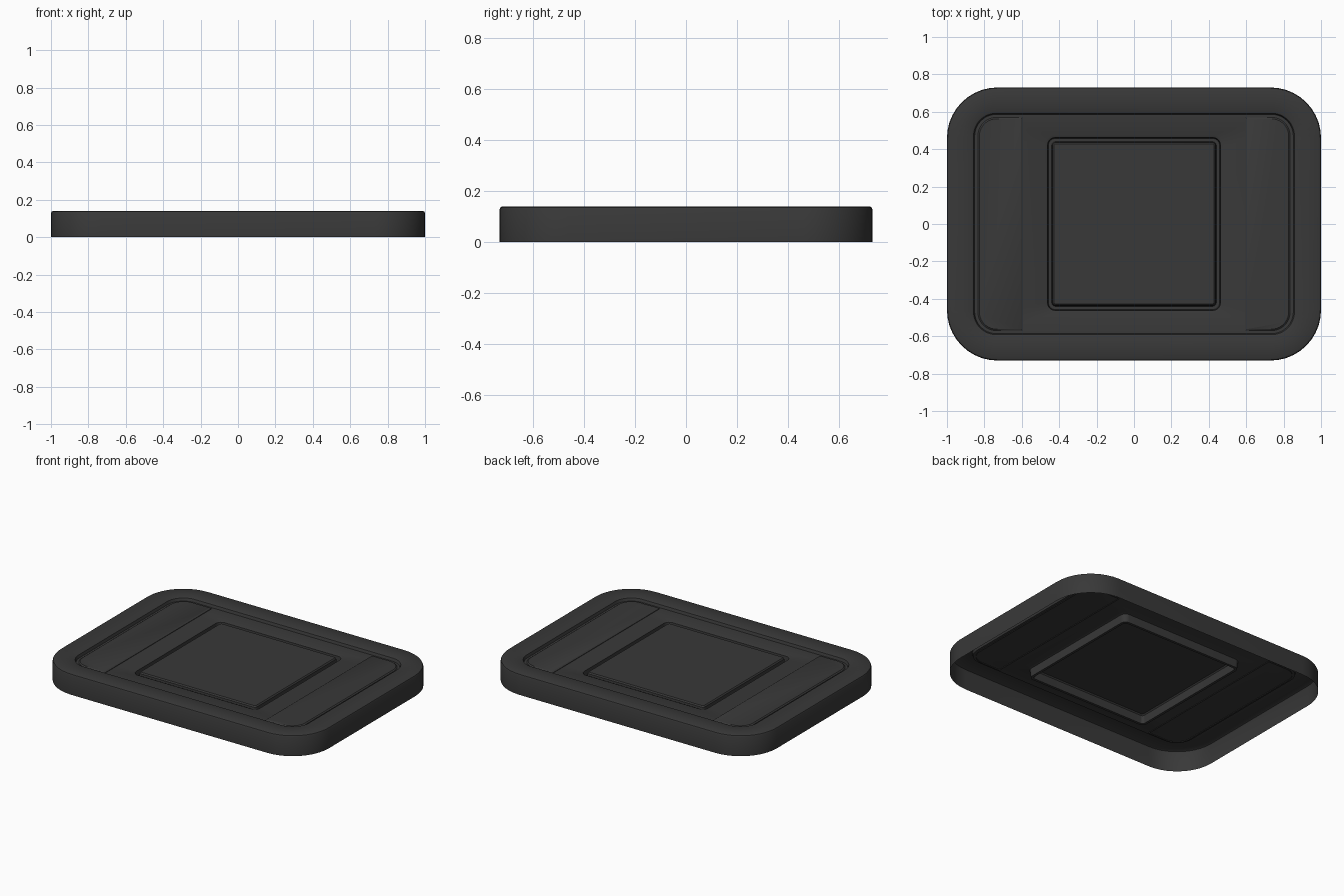
import bpy, bmesh, math

if "Cube" in bpy.data.objects:
    bpy.data.objects.remove(bpy.data.objects["Cube"])

dark = bpy.data.materials.new("dark_grey")
dark.diffuse_color = (0.04, 0.04, 0.04, 1)
dark.use_nodes = True
dark.node_tree.nodes["Principled BSDF"].inputs["Base Color"].default_value = dark.diffuse_color
SEG = 10


def outline(x0, x1, y0, y1, radii):
    """Counter-clockwise rounded rectangle; radii start at the +x +y corner."""
    corners = [(x1, y1, -1, -1), (x0, y1, 1, -1), (x0, y0, 1, 1), (x1, y0, -1, 1)]
    pts = []
    for k, (cx, cy, sx, sy) in enumerate(corners):
        r = radii[k]
        for i in range(SEG + 1):
            a = math.pi / 2 * (k + i / SEG)
            pts.append((cx + sx * r + r * math.cos(a), cy + sy * r + r * math.sin(a)))
    return pts


def loft(name, rings):
    """Skin a stack of (outline, z) rings and cap the last one."""
    bm = bmesh.new()
    loops = [[bm.verts.new((x, y, z)) for x, y in pts] for pts, z in rings]
    n = len(loops[0])
    for a, b in zip(loops, loops[1:]):
        for j in range(n):
            k = (j + 1) % n
            bm.faces.new((a[j], a[k], b[k], b[j]))
    bm.faces.new(loops[-1])
    bmesh.ops.remove_doubles(bm, verts=bm.verts, dist=0.00005)
    me = bpy.data.meshes.new(name)
    bm.to_mesh(me)
    bm.free()
    me.materials.append(dark)
    ob = bpy.data.objects.new(name, me)
    bpy.context.collection.objects.link(ob)
    bpy.ops.object.select_all(action='DESELECT')
    ob.select_set(True)
    bpy.context.view_layer.objects.active = ob
    bpy.ops.object.shade_smooth_by_angle(angle=math.radians(35))
    return ob


def ring(hx, hy, r, z):
    return outline(-hx, hx, -hy, hy, [r] * 4), z


# Tray shell, open below: skirt, rim, recessed floor, square groove, raised pad
loft("tray_shell", [
    ring(1.0, 0.73, 0.27, 0.0),
    ring(1.0, 0.73, 0.27, 0.128),
    ring(0.996, 0.726, 0.266, 0.136),
    ring(0.988, 0.718, 0.258, 0.14),
    ring(0.866, 0.6, 0.13, 0.14),
    ring(0.858, 0.592, 0.122, 0.136),
    ring(0.852, 0.586, 0.116, 0.118),
    ring(0.475, 0.475, 0.05, 0.118),
    ring(0.462, 0.462, 0.04, 0.113),
    ring(0.457, 0.457, 0.035, 0.06),
    ring(0.44, 0.44, 0.02, 0.06),
    ring(0.435, 0.435, 0.016, 0.112),
    ring(0.428, 0.428, 0.012, 0.12),
])

# Raised side panels, rounded only on their outer corners
for side, name in ((-1, "left_panel"), (1, "right_panel")):
    rings = []
    for inset, z in ((0, 0.112), (0, 0.121), (0.008, 0.127)):
        big, small = 0.1 - inset, 0.001
        radii = [small, big, big, small] if side < 0 else [big, small, small, big]
        xs = sorted((side * (0.835 - inset), side * (0.597 + inset)))
        rings.append((outline(xs[0], xs[1], -0.57 + inset, 0.57 - inset, radii), z))
    loft(name, rings)
